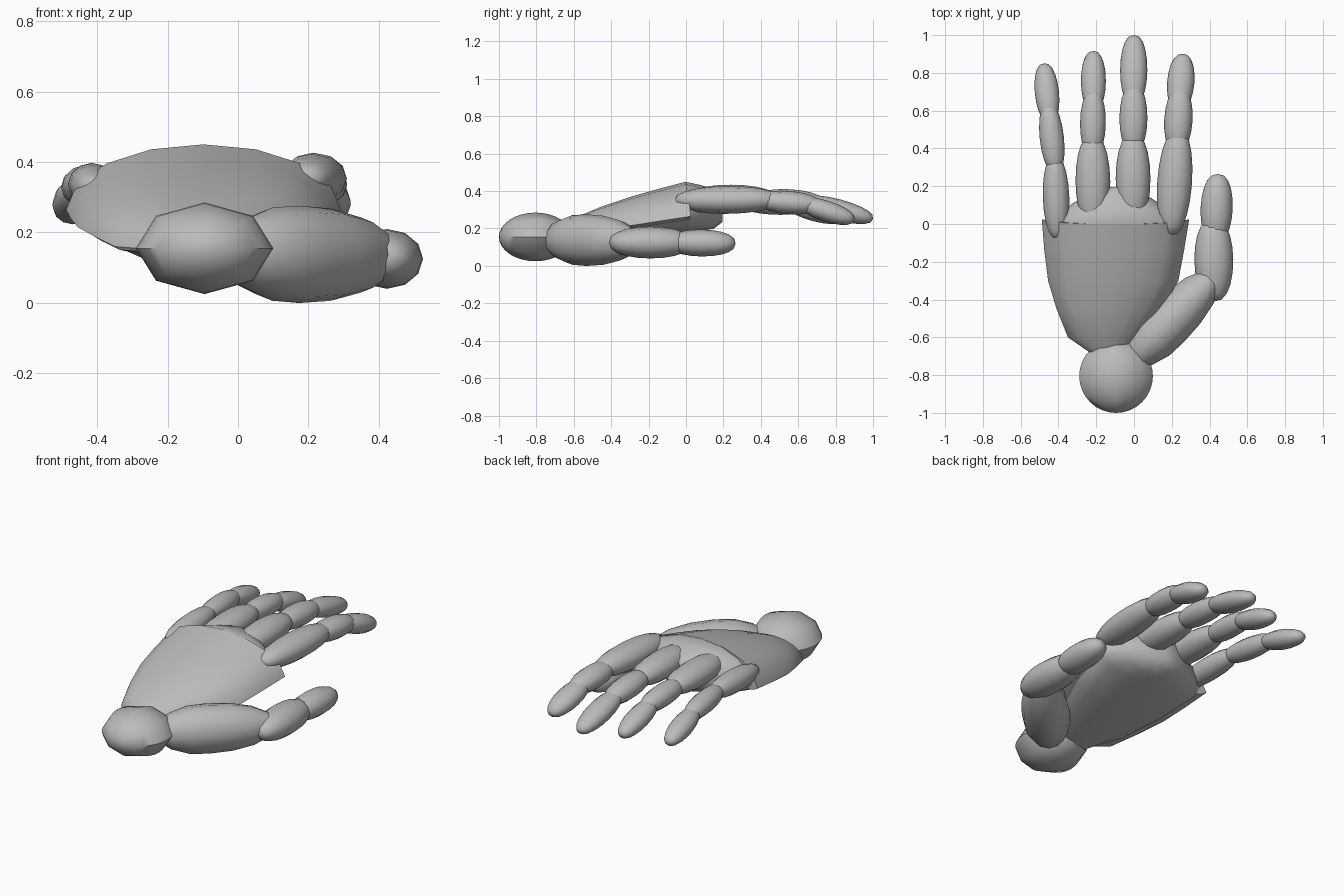
import bpy
import bmesh
import math
from mathutils import Vector

if "Cube" in bpy.data.objects:
    bpy.data.objects.remove(bpy.data.objects["Cube"])

grey = bpy.data.materials.new("plain_grey")
grey.use_nodes = True
COLOUR = (0.5, 0.5, 0.5, 1)
grey.diffuse_color = COLOUR
grey.node_tree.nodes["Principled BSDF"].inputs["Base Color"].default_value = COLOUR


def loft(name, rings, angle=50):
    """Skin a list of closed rings and cap both ends."""
    bm = bmesh.new()
    rows = [[bm.verts.new(p) for p in ring] for ring in rings]
    n = len(rows[0])
    for a, b in zip(rows, rows[1:]):
        for i in range(n):
            j = (i + 1) % n
            bm.faces.new((a[i], a[j], b[j], b[i]))
    bm.faces.new(rows[0][::-1])
    bm.faces.new(rows[-1])
    bmesh.ops.remove_doubles(bm, verts=bm.verts, dist=0.0005)
    bmesh.ops.recalc_face_normals(bm, faces=bm.faces)
    mesh = bpy.data.meshes.new(name)
    bm.to_mesh(mesh)
    bm.free()
    mesh.materials.append(grey)
    obj = bpy.data.objects.new(name, mesh)
    bpy.context.collection.objects.link(obj)
    bpy.ops.object.select_all(action="DESELECT")
    obj.select_set(True)
    bpy.context.view_layer.objects.active = obj
    bpy.ops.object.shade_smooth_by_angle(angle=math.radians(angle))
    return obj


def rounded(power, steps=10):
    """Profile of an egg shape as (position, radius) pairs."""
    angles = [math.pi * i / steps for i in range(steps + 1)]
    return [((1 - math.cos(a)) / 2, max(math.sin(a), 0.001) ** power) for a in angles]


def bone(name, start, end, width, height, profile, sides=12):
    """Elliptical segment running from start to end."""
    p, q = Vector(start), Vector(end)
    axis = (q - p).normalized()
    side = axis.cross(Vector((0, 0, 1))).normalized()
    up = side.cross(axis)
    rings = []
    for t, r in profile:
        c = p.lerp(q, t)
        rings.append([c + side * (width * r * math.cos(k * math.tau / sides))
                      + up * (height * r * math.sin(k * math.tau / sides))
                      for k in range(sides)])
    return loft(name, rings)


# Wrist
bone("wrist", (-0.095, -1.0, 0.155), (-0.095, -0.61, 0.155), 0.195, 0.13, rounded(1, 16), 8)

# Thumb
bone("thumb_base", (-0.015, -0.725, 0.14), (0.405, -0.295, 0.135), 0.13, 0.138,
     [(0, 0.4), (0.1, 0.72), (0.27, 0.96), (0.45, 1), (0.66, 0.95), (0.86, 0.78), (1, 0.5)])
bone("thumb_middle", (0.425, -0.41, 0.125), (0.42, 0.03, 0.125), 0.103, 0.085, rounded(0.8))
bone("thumb_tip", (0.43, -0.1, 0.125), (0.445, 0.265, 0.12), 0.085, 0.072, rounded(0.8))

# Fingers: joint name, then start, end, half width and half height
fingers = {
    "index_finger": [((0.195, -0.06, 0.35), (0.235, 0.5, 0.355), 0.092, 0.074),
                     ((0.225, 0.38, 0.352), (0.245, 0.72, 0.325), 0.075, 0.062),
                     ((0.235, 0.6, 0.34), (0.26, 0.9, 0.245), 0.072, 0.056)],
    "middle_finger": [((-0.005, 0.0, 0.36), (-0.005, 0.48, 0.36), 0.092, 0.074),
                      ((-0.004, 0.38, 0.36), (-0.002, 0.74, 0.335), 0.074, 0.062),
                      ((-0.003, 0.63, 0.35), (0.0, 1.0, 0.25), 0.072, 0.056)],
    "ring_finger": [((-0.215, -0.02, 0.36), (-0.22, 0.47, 0.36), 0.092, 0.072),
                    ((-0.22, 0.36, 0.36), (-0.215, 0.71, 0.335), 0.068, 0.06),
                    ((-0.215, 0.6, 0.345), (-0.215, 0.915, 0.25), 0.066, 0.055)],
    "little_finger": [((-0.405, -0.08, 0.325), (-0.42, 0.36, 0.345), 0.07, 0.062),
                      ((-0.415, 0.27, 0.345), (-0.455, 0.64, 0.32), 0.064, 0.058),
                      ((-0.445, 0.54, 0.33), (-0.477, 0.85, 0.25), 0.064, 0.053)],
}
for finger, joints in fingers.items():
    for joint, (start, end, width, height) in zip(("base", "middle", "tip"), joints):
        bone(finger + "_" + joint, start, end, width, height, rounded(0.8))


def section(y, left, right, low, edge, top, bow=0.0, sides=16):
    """Cross-section with separate upper and lower bulges; bow pushes its corners forward."""
    ring = []
    for k in range(sides):
        s = math.sin(k * math.tau / sides)
        c = math.cos(k * math.tau / sides)
        ring.append(((left + right) / 2 + (right - left) / 2 * c, y + bow * c ** 4,
                     edge + s * ((top - edge) if s > 0 else (edge - low))))
    return ring


# Back of the hand, ending in a crisp rim at the knuckles
loft("back_of_hand", [section(*s) for s in (
    (-0.69, -0.22, -0.05, 0.13, 0.15, 0.2),
    (-0.6, -0.35, 0.03, 0.135, 0.16, 0.255),
    (-0.45, -0.41, 0.15, 0.155, 0.19, 0.318),
    (-0.3, -0.455, 0.235, 0.18, 0.215, 0.368),
    (-0.14, -0.475, 0.265, 0.2, 0.24, 0.414),
    (0.0, -0.488, 0.292, 0.22, 0.265, 0.45, 0.025))], 35)

# Palm, with a rounded end between the fingers
loft("palm", [section(*s) for s in (
    (-0.67, -0.25, -0.02, 0.1, 0.16, 0.19),
    (-0.5, -0.34, 0.1, 0.11, 0.175, 0.24),
    (-0.25, -0.42, 0.205, 0.14, 0.225, 0.33),
    (0.0, -0.46, 0.265, 0.175, 0.275, 0.449),
    (0.08, -0.37, 0.18, 0.185, 0.285, 0.432),
    (0.15, -0.26, 0.07, 0.2, 0.295, 0.41),
    (0.195, -0.14, -0.05, 0.235, 0.3, 0.385))], 60)
